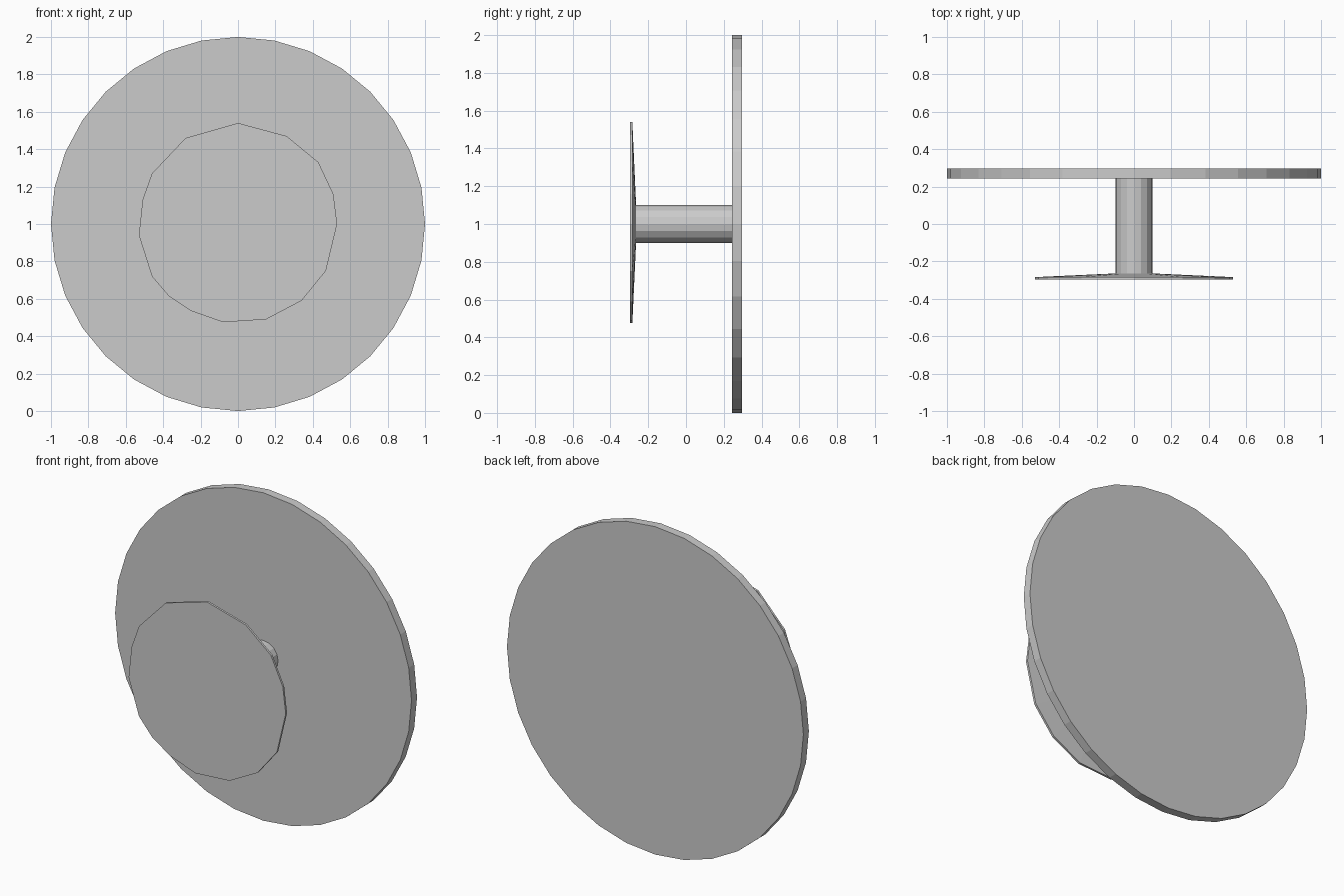
import bpy, bmesh
from math import sin, cos, pi

if "Cube" in bpy.data.objects:
    bpy.data.objects.remove(bpy.data.objects["Cube"])


def ring_points(sides, radius):
    """Regular outline in x/z around the axle, first point at the top."""
    return [(radius * sin(2 * pi * i / sides), radius * cos(2 * pi * i / sides))
            for i in range(sides)]


def lathe_part(name, outline, sections):
    """Stack scaled copies of an x/z outline along y and cap both ends."""
    bm = bmesh.new()
    rings = [[bm.verts.new((x * s, y, 1 + z * s)) for x, z in outline]
             for y, s in sections]
    n = len(outline)
    for a, b in zip(rings, rings[1:]):
        for i in range(n):
            j = (i + 1) % n
            bm.faces.new((a[i], a[j], b[j], b[i]))
    bm.faces.new(rings[0])
    bm.faces.new(rings[-1])
    bmesh.ops.recalc_face_normals(bm, faces=bm.faces)
    mesh = bpy.data.meshes.new(name)
    bm.to_mesh(mesh)
    bm.free()
    obj = bpy.data.objects.new(name, mesh)
    bpy.context.collection.objects.link(obj)
    return obj


# Large round back plate
lathe_part("back_plate", ring_points(32, 1.0), [(0.244, 1), (0.297, 1)])

# Stem joining the two discs
lathe_part("stem", ring_points(16, 0.1), [(-0.275, 1), (0.244, 1)])

# Small front cap: uneven faceted outline, flat front, shallow cone behind
cap_outline = [(0, 0.54), (0.26, 0.47), (0.43, 0.33), (0.51, 0.16), (0.53, 0),
               (0.47, -0.25), (0.34, -0.41), (0.15, -0.51), (-0.08, -0.525),
               (-0.25, -0.465), (-0.37, -0.385), (-0.46, -0.28), (-0.53, -0.06),
               (-0.51, 0.13), (-0.46, 0.27), (-0.28, 0.46)]
lathe_part("front_cap", cap_outline, [(-0.297, 1), (-0.284, 1), (-0.264, 0.18)])
